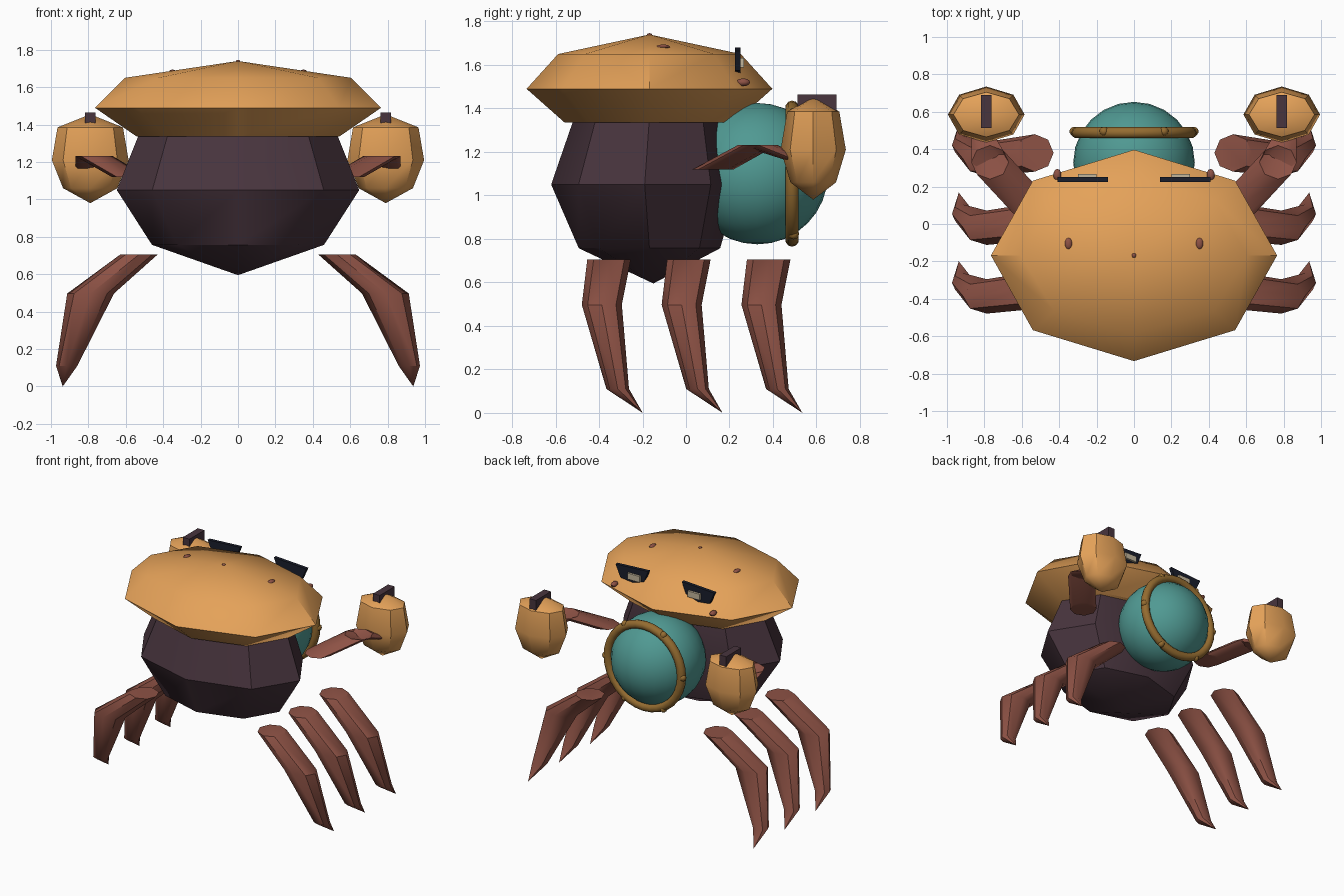
import bpy, bmesh, math

if "Cube" in bpy.data.objects:
    bpy.data.objects.remove(bpy.data.objects["Cube"])

def mat(name, r, g, b):
    m = bpy.data.materials.new(name)
    m.diffuse_color = (r, g, b, 1)
    m.use_nodes = True
    m.node_tree.nodes["Principled BSDF"].inputs["Base Color"].default_value = m.diffuse_color
    return m

ORANGE = mat("orange", 0.78, 0.36, 0.10)
PLUM = mat("plum", 0.065, 0.035, 0.048)
RUST = mat("rust", 0.27, 0.085, 0.06)
TEAL = mat("teal", 0.08, 0.32, 0.29)
BRASS = mat("brass", 0.30, 0.15, 0.03)
BLACK = mat("black", 0.01, 0.013, 0.025)
CREAM = mat("cream", 0.55, 0.47, 0.33)

def finish(name, bm, material, angle=40):
    bmesh.ops.recalc_face_normals(bm, faces=bm.faces)
    me = bpy.data.meshes.new(name)
    bm.to_mesh(me)
    bm.free()
    ob = bpy.data.objects.new(name, me)
    bpy.context.collection.objects.link(ob)
    me.materials.append(material)
    bpy.ops.object.select_all(action='DESELECT')
    ob.select_set(True)
    bpy.context.view_layer.objects.active = ob
    bpy.ops.object.shade_smooth_by_angle(angle=math.radians(angle))
    return ob

def stack(name, rings, material, n=8):
    """Skin horizontal elliptical rings (cx, cy, z, rx, ry); zero radius gives a tip."""
    bm = bmesh.new()
    loops = []
    for cx, cy, z, rx, ry in rings:
        k = n if rx > 0 else 1
        loops.append([bm.verts.new((cx + rx * math.cos(i * math.tau / n),
                                    cy + ry * math.sin(i * math.tau / n), z)) for i in range(k)])
    for a, b in zip(loops, loops[1:]):
        for i in range(n):
            j = (i + 1) % n
            if len(a) == 1:
                bm.faces.new((a[0], b[i], b[j]))
            elif len(b) == 1:
                bm.faces.new((a[i], a[j], b[0]))
            else:
                bm.faces.new((a[i], a[j], b[j], b[i]))
    for end in (loops[0], loops[-1]):
        if len(end) > 1:
            bm.faces.new(end)
    return finish(name, bm, material)

def ball(name, loc, size, material, seg=10, rings=6):
    bm = bmesh.new()
    bmesh.ops.create_uvsphere(bm, u_segments=seg, v_segments=rings, radius=1)
    bmesh.ops.scale(bm, vec=size, verts=bm.verts)
    bmesh.ops.translate(bm, vec=loc, verts=bm.verts)
    return finish(name, bm, material)

def box(name, loc, size, material):
    bm = bmesh.new()
    bmesh.ops.create_cube(bm, size=1)
    bmesh.ops.scale(bm, vec=size, verts=bm.verts)
    bmesh.ops.translate(bm, vec=loc, verts=bm.verts)
    return finish(name, bm, material)

# body and shell
CY = -0.168
stack("body", [(0, -0.15, 0.595, 0, 0), (0, CY, 0.757, 0.46, 0.325), (0, -0.19, 1.05, 0.648, 0.43),
               (0, CY, 1.36, 0.525, 0.345)], PLUM)
stack("shell", [(0, CY, 1.335, 0.54, 0.39), (0, CY, 1.49, 0.765, 0.565),
                (0, CY, 1.65, 0.605, 0.42), (0, CY, 1.74, 0, 0)], ORANGE)
ball("shell_tip", (0, CY, 1.738), (0.012, 0.012, 0.008), RUST)

# round window with its rim and rivets
dome = ball("window_dome", (0, 0.328, 1.10), (0.325, 0.325, 0.325), TEAL, 24, 16)
bpy.ops.mesh.primitive_torus_add(location=(0, 0.488, 1.10), rotation=(math.pi / 2, 0, 0),
                                 major_radius=0.305, minor_radius=0.031,
                                 major_segments=32, minor_segments=10)
rim = bpy.context.object
rim.name = "window_rim"
rim.data.materials.append(BRASS)
bpy.ops.object.shade_smooth()
for i in range(6):
    a = i * math.tau / 6
    ball(f"rivet_{i}", (0.32 * math.cos(a), 0.495, 1.10 + 0.32 * math.sin(a)), (0.025,) * 3, BRASS)

for s, side in ((-1, "left"), (1, "right")):
    # walking legs
    for k in range(3):
        dy = -0.367 * k
        stack(f"{side}_leg_{k}", [(s * 0.53, 0.38 + dy, 0.705, 0.1, 0.1),
                                  (s * 0.788, 0.347 + dy, 0.497, 0.125, 0.092),
                                  (s * 0.916, 0.42 + dy, 0.11, 0.057, 0.052),
                                  (s * 0.937, 0.535 + dy, 0, 0, 0)], RUST)
    # arm, claw and pincer
    stack(f"{side}_arm", [(s * 0.58, 0.125, 1.12, 0.095, 0.095), (s * 0.77, 0.33, 1.232, 0.1, 0.09),
                          (s * 0.82, 0.5, 1.165, 0.05, 0.05)], RUST)
    stack(f"{side}_claw", [(s * 0.79, 0.585, 0.98, 0, 0), (s * 0.79, 0.585, 1.06, 0.145, 0.105),
                           (s * 0.79, 0.585, 1.21, 0.205, 0.15), (s * 0.79, 0.585, 1.385, 0.175, 0.12),
                           (s * 0.79, 0.585, 1.455, 0, 0)], ORANGE)
    box(f"{side}_pincer", (s * 0.79, 0.602, 1.385), (0.055, 0.178, 0.16), PLUM)
    # eye plate, pupil and spots
    bm = bmesh.new()
    quad = [(0.14, 1.68), (0.41, 1.665), (0.37, 1.575), (0.19, 1.555)]
    face = bm.faces.new([bm.verts.new((s * x, 0.225, z)) for x, z in quad])
    ext = bmesh.ops.extrude_face_region(bm, geom=[face])["geom"]
    bmesh.ops.translate(bm, vec=(0, 0.025, 0), verts=[v for v in ext if isinstance(v, bmesh.types.BMVert)])
    bm.normal_update()
    finish(f"{side}_eye", bm, BLACK)
    box(f"{side}_pupil", (s * 0.25, 0.255, 1.61), (0.1, 0.022, 0.045), CREAM)
    ball(f"{side}_cheek", (s * 0.41, 0.263, 1.52), (0.022, 0.032, 0.018), RUST)
    ball(f"{side}_spot", (s * 0.35, -0.105, 1.682), (0.02, 0.032, 0.012), RUST)
